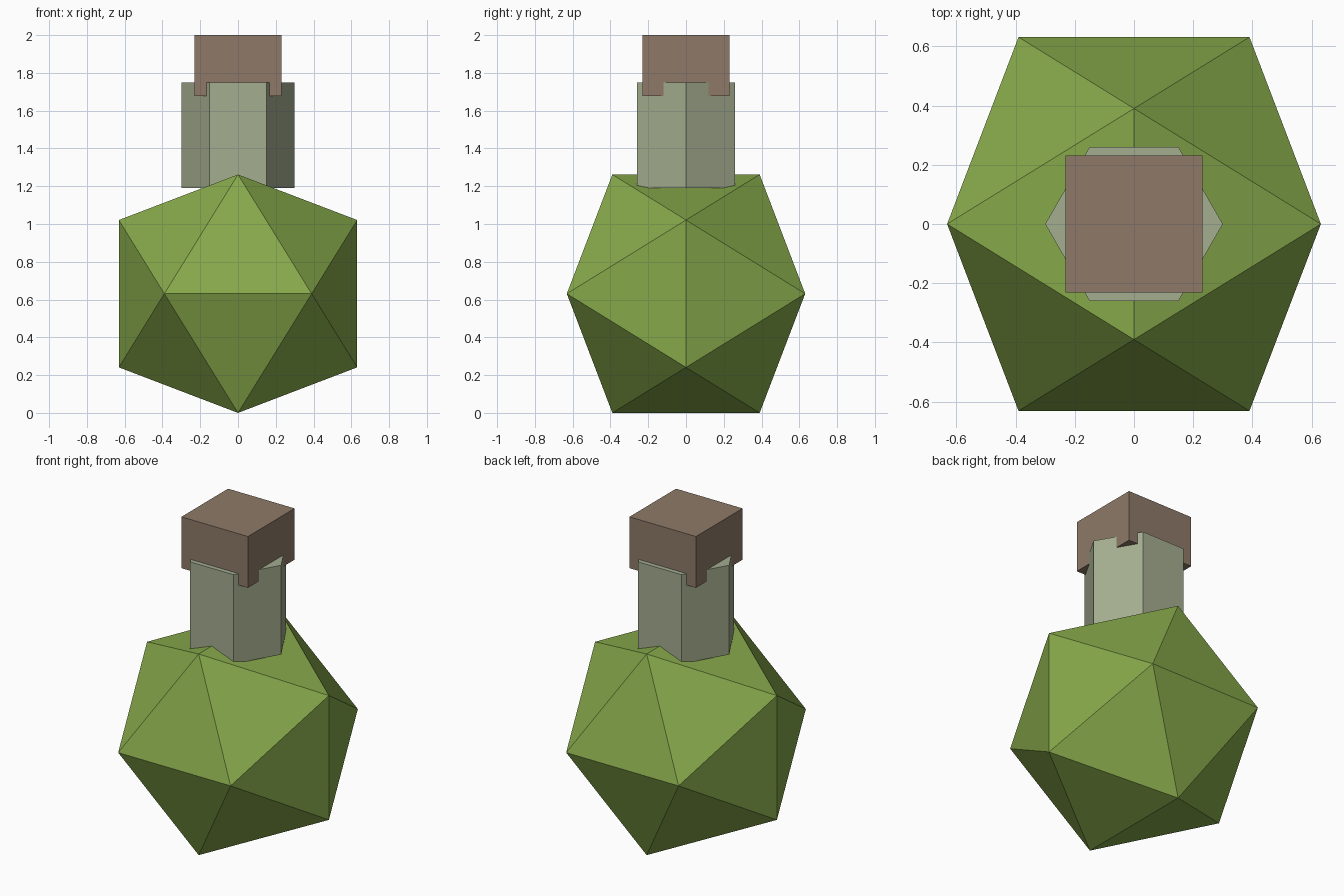
import bpy, bmesh, math
from mathutils import Matrix

cube = bpy.data.objects.get("Cube")
if cube:
    bpy.data.objects.remove(cube, do_unlink=True)


def material(name, rgb):
    # 8-bit display colour to linear
    lin = [((c / 255 + 0.055) / 1.055) ** 2.4 for c in rgb] + [1.0]
    mat = bpy.data.materials.new(name)
    mat.use_nodes = True
    mat.diffuse_color = lin
    mat.node_tree.nodes["Principled BSDF"].inputs["Base Color"].default_value = lin
    return mat


def add_part(name, bm, z, mat):
    bmesh.ops.recalc_face_normals(bm, faces=bm.faces[:])
    mesh = bpy.data.meshes.new(name)
    bm.to_mesh(mesh)
    bm.free()
    mesh.materials.append(mat)
    obj = bpy.data.objects.new(name, mesh)
    obj.location.z = z
    bpy.context.collection.objects.link(obj)
    return obj


green = material("leaf green", (134, 168, 74))
glass = material("pale grey green", (164, 173, 143))
cork = material("cork brown", (142, 122, 104))

# Flask body: icosahedron from three golden rectangles
long_side = 0.631
short_side = long_side / ((1 + math.sqrt(5)) / 2)
bm = bmesh.new()
for s in (-short_side, short_side):
    for t in (-long_side, long_side):
        for corner in ((0, s, t), (s, t, 0), (t, 0, s)):
            bm.verts.new(corner)
bmesh.ops.convex_hull(bm, input=bm.verts[:])
add_part("flask_body", bm, 0.631, green)

# Neck: six-sided prism with corners toward the sides
bm = bmesh.new()
bmesh.ops.create_cone(bm, cap_ends=True, segments=6, radius1=0.3, radius2=0.3,
                      depth=0.56, matrix=Matrix.Rotation(math.pi / 2, 4, "Z"))
add_part("flask_neck", bm, 1.47, glass)

# Square stopper, sunk into the neck
bm = bmesh.new()
bmesh.ops.create_cube(bm, size=1, matrix=Matrix.Diagonal((0.462, 0.462, 0.322, 1)))
add_part("stopper", bm, 1.839, cork)
